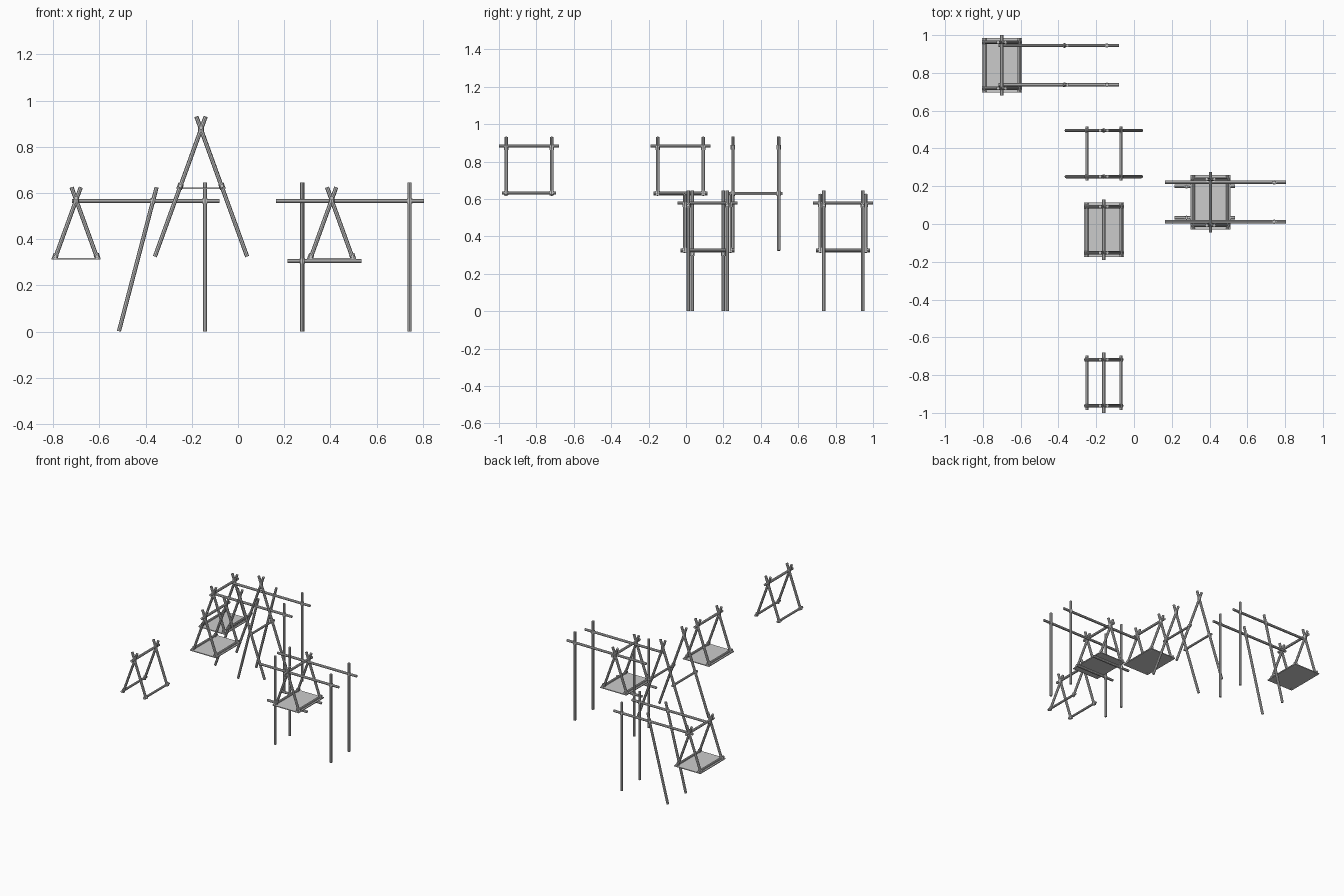
import bpy
from mathutils import Vector

if "Cube" in bpy.data.objects:
    bpy.data.objects.remove(bpy.data.objects["Cube"])

R = 0.009          # pole radius


def rod(name, a, b, r=R):
    """Eight-sided pole between two points."""
    a, b = Vector(a), Vector(b)
    d = b - a
    bpy.ops.mesh.primitive_cylinder_add(vertices=8, radius=r, depth=d.length,
                                        location=(a + b) / 2)
    o = bpy.context.object
    o.name = name
    o.rotation_euler = d.to_track_quat('Z', 'Y').to_euler()
    return o


def lashing(name, p, axis, length=0.022):
    """Short thick sleeve where two poles meet."""
    p = Vector(p)
    h = Vector(axis).normalized() * length / 2
    rod(name, p - h, p + h, 0.012)


def a_frames(name, cx, cy, apex, low, half):
    """Two pairs of crossed legs, lashed at the crossing."""
    slope = 0.362
    for y in (cy - half, cy + half):
        for s in (-1, 1):
            rod(name + "_leg", (cx + s * (apex - low) * slope, y, low),
                (cx - s * 0.02, y, apex + 0.055))
        lashing(name + "_apex_lashing", (cx, y, apex), (0, 0, 1), 0.026)


def cross_bars(name, cx, cy, z, half):
    """Pair of lower bars joining the two leg pairs."""
    for s in (-1, 1):
        x = cx + s * 0.09
        rod(name + "_lower_bar", (x, cy - 0.144, z), (x, cy + 0.144, z), 0.008)
        for y in (cy - half, cy + half):
            lashing(name + "_corner_lashing", (x, y, z), (-s * 0.34, 0, 0.94))


def swing(name, cx, cy, base, panel=True):
    """Hanging frame: crossed legs, ridge bar, lower bars and seat board."""
    apex = base + 0.257
    a_frames(name, cx, cy, apex, base + 0.005, 0.122)
    rod(name + "_ridge_bar", (cx, cy - 0.16, apex + 0.008),
        (cx, cy + 0.16, apex + 0.008))
    cross_bars(name, cx, cy, base + 0.013, 0.122)
    if panel:
        bpy.ops.mesh.primitive_cube_add(size=1, location=(cx, cy, base + 0.003))
        o = bpy.context.object
        o.name = name + "_seat_board"
        o.scale = (0.212, 0.29, 0.006)


# Hanging frames: three with boards, one open
swing("left_swing", -0.70, 0.84, 0.313)
swing("right_swing", 0.405, 0.115, 0.313)
swing("middle_swing", -0.16, -0.03, 0.618)
swing("open_frame", -0.16, -0.84, 0.618, panel=False)

# Tall crossed-leg trestle
a_frames("trestle", -0.16, 0.373, 0.876, 0.325, 0.122)
cross_bars("trestle", -0.16, 0.373, 0.628, 0.122)

# Left rack: rails on a straight post and a leaning post
for y in (0.737, 0.945):
    rod("left_rack_rail", (-0.718, y, 0.566), (-0.08, y, 0.566))
    rod("left_rack_post", (-0.143, y, 0), (-0.143, y, 0.645))
    rod("left_rack_leaning_post", (-0.515, y, 0.002), (-0.352, y, 0.625))
    lashing("left_rack_lashing", (-0.143, y, 0.566), (0, 0, 1))
    lashing("left_rack_lashing", (-0.368, y, 0.566), (0.163, 0, 0.623))

# Right rack: upper rails, lower rails and two pairs of posts
for s in (-1, 1):
    outer, inner = 0.116 + s * 0.104, 0.116 + s * 0.083
    rod("right_rack_rail", (0.165, outer, 0.566), (0.805, outer, 0.566))
    rod("right_rack_lower_rail", (0.215, inner, 0.306), (0.535, inner, 0.306))
    rod("right_rack_outer_post", (0.742, outer, 0), (0.742, outer, 0.645))
    rod("right_rack_inner_post", (0.278, inner, 0), (0.278, inner, 0.645))
    lashing("right_rack_lashing", (0.742, outer, 0.566), (0, 0, 1))
    lashing("right_rack_lashing", (0.278, inner, 0.306), (0, 0, 1))
